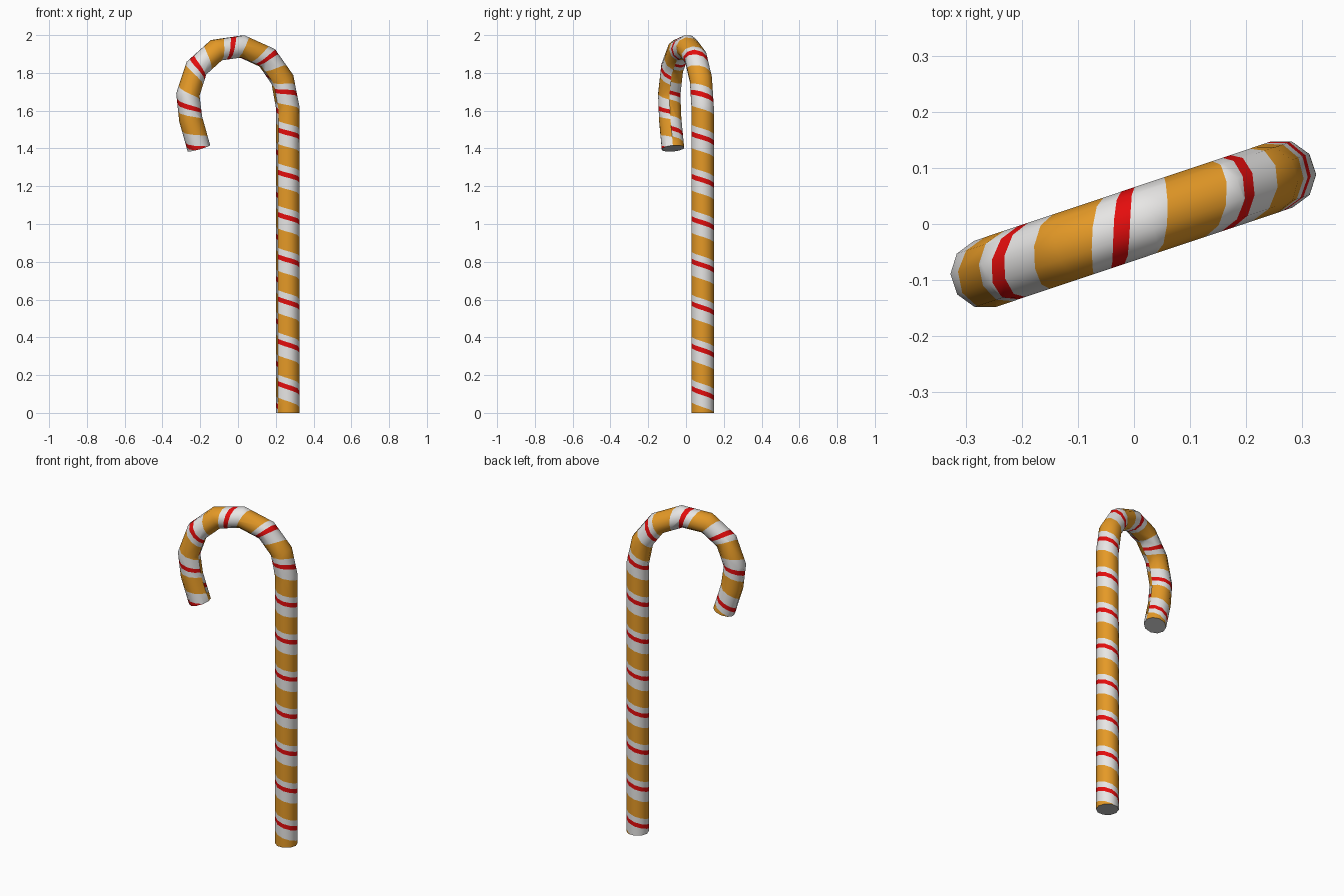
import bpy, bmesh, math
from mathutils import Vector

if "Cube" in bpy.data.objects:
    bpy.data.objects.remove(bpy.data.objects["Cube"])

SIDES, RADIUS = 10, 0.062
TURN = math.radians(18.5)             # the hook's plane is turned about z
U = Vector((math.cos(TURN), math.sin(TURN), 0))
W = Vector((-math.sin(TURN), math.cos(TURN), 0))
Z = Vector((0, 0, 1))
PITCH, DROP = 0.2245, 0.125           # stripe spacing and drop per turn
RED_START = 0.1556                    # red centre at the seam

# Centre line (in-plane offset, height)
path = [(.277, 0), (.277, 1.62), (.248, 1.765), (.163, 1.88), (.023, 1.94),
        (-.121, 1.92), (-.232, 1.825), (-.28, 1.685), (-.264, 1.555), (-.218, 1.40)]
pts = [Vector(p) for p in path]


def material(name, rgb):
    m = bpy.data.materials.new(name)
    m.diffuse_color = (*rgb, 1)
    m.use_nodes = True
    m.node_tree.nodes["Principled BSDF"].inputs["Base Color"].default_value = m.diffuse_color
    return m


mats = [material("orange", (.78, .32, .02)), material("white", (.84, .83, .82)),
        material("red", (.78, .004, .004)), material("end_grey", (.5, .5, .5))]

# Rings along the path, with stripe distance for each
rings, dist = [], [0.0]
for i, p in enumerate(pts):
    a = (p - pts[i - 1]).normalized() if i else Vector((0, 1))
    b = (pts[i + 1] - p).normalized() if i < len(pts) - 1 else a
    t = (a + b).normalized()
    n = U * t.y - Z * t.x
    c = U * p.x + Z * p.y
    ring = []
    for j in range(SIDES + 1):
        ang = math.radians(198) + math.tau * j / SIDES
        ring.append(c + RADIUS * (math.cos(ang) * n + math.sin(ang) * W))
    rings.append(ring)
    if i:
        dist.append(dist[-1] + (p - pts[i - 1]).length * (1 if i == 1 else 1.025))

# Unrolled tube: x = side number, y = distance along the cane
bm = bmesh.new()
grid = [[bm.verts.new((j, d, 0)) for j in range(SIDES + 1)] for d in dist]
for i in range(len(dist) - 1):
    for j in range(SIDES):
        bm.faces.new((grid[i][j], grid[i][j + 1], grid[i + 1][j + 1], grid[i + 1][j]))

# Cut the slanted stripe edges
slope = DROP / SIDES
for k in range(-1, 15):
    for off in (-.075, -.013, .013, .047):
        bmesh.ops.bisect_plane(bm, geom=bm.verts[:] + bm.edges[:] + bm.faces[:],
                               dist=1e-5,
                               plane_co=(0, RED_START + k * PITCH + off, 0),
                               plane_no=Vector((slope, 1, 0)).normalized())

# Colour by position within the stripe pattern
for f in bm.faces:
    c = f.calc_center_median()
    q = (c.y + slope * c.x - RED_START + .11) % PITCH - .11
    f.material_index = 2 if abs(q) < .013 else 1 if -.075 < q < .047 else 0

# Roll the sheet up along the path
for v in bm.verts:
    x, y = v.co.x, v.co.y
    i = max(k for k in range(len(dist) - 1) if k == 0 or y >= dist[k] - 1e-6)
    j = min(int(x + 1e-5), SIDES - 1)
    fy, fx = (y - dist[i]) / (dist[i + 1] - dist[i]), x - j
    low = rings[i][j].lerp(rings[i][j + 1], fx)
    high = rings[i + 1][j].lerp(rings[i + 1][j + 1], fx)
    v.co = low.lerp(high, fy)
bmesh.ops.remove_doubles(bm, verts=bm.verts[:], dist=1e-5)

# End caps
for ring in (rings[0][SIDES:0:-1], rings[-1][:SIDES]):
    f = bm.faces.new([bm.verts.new(co) for co in ring])
    f.material_index = 3

me = bpy.data.meshes.new("striped_cane")
bm.to_mesh(me)
bm.free()
for m in mats:
    me.materials.append(m)
cane = bpy.data.objects.new("striped_cane", me)
bpy.context.collection.objects.link(cane)
bpy.context.view_layer.objects.active = cane
cane.select_set(True)
bpy.ops.object.shade_smooth_by_angle(angle=math.radians(45))
